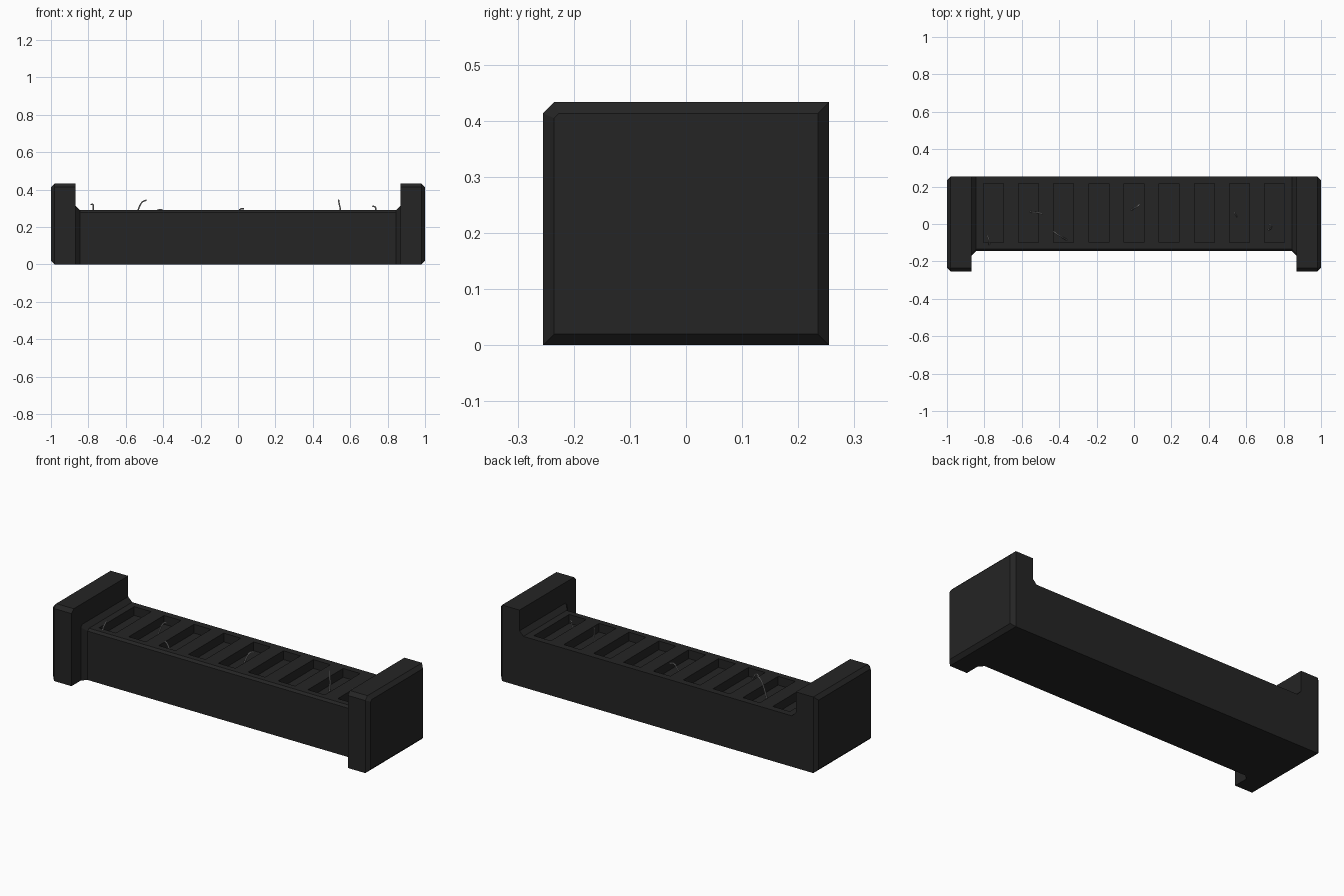
import bpy, bmesh
from mathutils import Vector

cube = bpy.data.objects.get("Cube")
if cube:
    bpy.data.objects.remove(cube, do_unlink=True)


def material(name, grey):
    m = bpy.data.materials.new(name)
    m.use_nodes = True
    colour = (grey, grey, grey, 1)
    m.diffuse_color = colour
    m.node_tree.nodes["Principled BSDF"].inputs["Base Color"].default_value = colour
    return m


BLACK = material("matte black", 0.018)
SILVER = material("bare wire grey", 0.35)


def finish(name, bm, mat):
    bmesh.ops.recalc_face_normals(bm, faces=bm.faces[:])
    mesh = bpy.data.meshes.new(name)
    bm.to_mesh(mesh)
    bm.free()
    mesh.materials.append(mat)
    obj = bpy.data.objects.new(name, mesh)
    bpy.context.collection.objects.link(obj)
    return obj


# Main body: box with bevelled front edge, nine slots and flared ends
HALF, FLARE, FRONT, BACK, TOP = 0.87, 0.025, -0.145, 0.255, 0.29
SLOT_W, SLOT_STEP, SLOT_FRONT, SLOT_BACK, SLOT_DEPTH = 0.107, 0.188, -0.10, 0.217, 0.05
bm = bmesh.new()
bmesh.ops.create_cube(bm, size=1)
for v in bm.verts:
    v.co = (v.co.x * 2 * HALF, BACK if v.co.y > 0 else FRONT, TOP if v.co.z > 0 else 0)
edge = [e for e in bm.edges if all(v.co.y < 0 and v.co.z > 0.1 for v in e.verts)]
bmesh.ops.bevel(bm, geom=edge, offset=0.012, segments=1, affect='EDGES')


def cut(co, no):
    bmesh.ops.bisect_plane(bm, geom=bm.verts[:] + bm.edges[:] + bm.faces[:],
                           plane_co=co, plane_no=no)


centres = [i * SLOT_STEP for i in range(-4, 5)]
for c in centres:
    for side in (-0.5, 0.5):
        cut((c + side * SLOT_W, 0, 0), (1, 0, 0))
for x in (FLARE - HALF, HALF - FLARE):
    cut((x, 0, 0), (1, 0, 0))
for y in (SLOT_FRONT, SLOT_BACK):
    cut((0, y, 0), (0, 1, 0))


def in_slot(f):
    p = f.calc_center_median()
    return (p.z > TOP - 0.001 and SLOT_FRONT < p.y < SLOT_BACK
            and any(abs(p.x - c) < SLOT_W / 4 for c in centres))


floors = bmesh.ops.extrude_discrete_faces(bm, faces=[f for f in bm.faces if in_slot(f)])
for f in floors["faces"]:
    bmesh.ops.translate(bm, verts=f.verts[:], vec=(0, 0, -SLOT_DEPTH))
for v in bm.verts:
    if abs(v.co.x) > HALF - 0.001:
        if v.co.y < FRONT + 0.02:
            v.co.y -= FLARE
        if v.co.z > TOP - 0.02:
            v.co.z += FLARE
finish("slotted_body", bm, BLACK)


# End blocks: chamfered outline lofted to a smaller outer face
def outline(inset):
    y, top, c = 0.255 - inset, 0.433 - inset, 0.02 - 0.586 * inset
    return [(-y, inset), (y, inset), (y, top), (-y + c, top), (-y, top - c)]


for sign, name in ((1, "left_end_block"), (-1, "right_end_block")):
    bm = bmesh.new()
    rings = [[bm.verts.new((sign * x, y, z)) for y, z in outline(i)]
             for x, i in ((HALF, 0), (0.98, 0), (1.0, 0.02))]
    bm.faces.new(rings[0])
    bm.faces.new(rings[-1])
    for a, b in zip(rings, rings[1:]):
        for k in range(5):
            n = (k + 1) % 5
            bm.faces.new((a[k], a[n], b[n], b[k]))
    finish(name, bm, BLACK)

# Loose wires rising from the slots
wires = [
    [(-0.775, -0.12, 0.24), (-0.775, -0.105, 0.30), (-0.775, -0.085, 0.32), (-0.785, -0.06, 0.32)],
    [(-0.553, 0.065, 0.24), (-0.535, 0.062, 0.29), (-0.51, 0.06, 0.335), (-0.49, 0.055, 0.343)],
    [(-0.36, -0.085, 0.24), (-0.385, -0.07, 0.275), (-0.41, -0.055, 0.292), (-0.43, -0.04, 0.29)],
    [(-0.012, 0.075, 0.24), (0.0, 0.085, 0.275), (0.015, 0.092, 0.297), (0.03, 0.105, 0.297)],
    [(0.55, 0.04, 0.24), (0.548, 0.045, 0.29), (0.542, 0.052, 0.32), (0.537, 0.06, 0.347)],
    [(0.72, -0.03, 0.24), (0.735, -0.02, 0.285), (0.735, -0.01, 0.305), (0.72, 0.0, 0.312)],
]
for i, points in enumerate(wires):
    curve = bpy.data.curves.new("loose_wire", 'CURVE')
    curve.dimensions = '3D'
    curve.bevel_depth = 0.004
    curve.bevel_resolution = 1
    curve.use_fill_caps = True
    spline = curve.splines.new('BEZIER')
    spline.bezier_points.add(len(points) - 1)
    for bp, p in zip(spline.bezier_points, points):
        bp.co = Vector(p)
        bp.handle_left_type = bp.handle_right_type = 'AUTO'
    spline.resolution_u = 4
    curve.materials.append(SILVER)
    bpy.context.collection.objects.link(bpy.data.objects.new(f"loose_wire_{i + 1}", curve))
